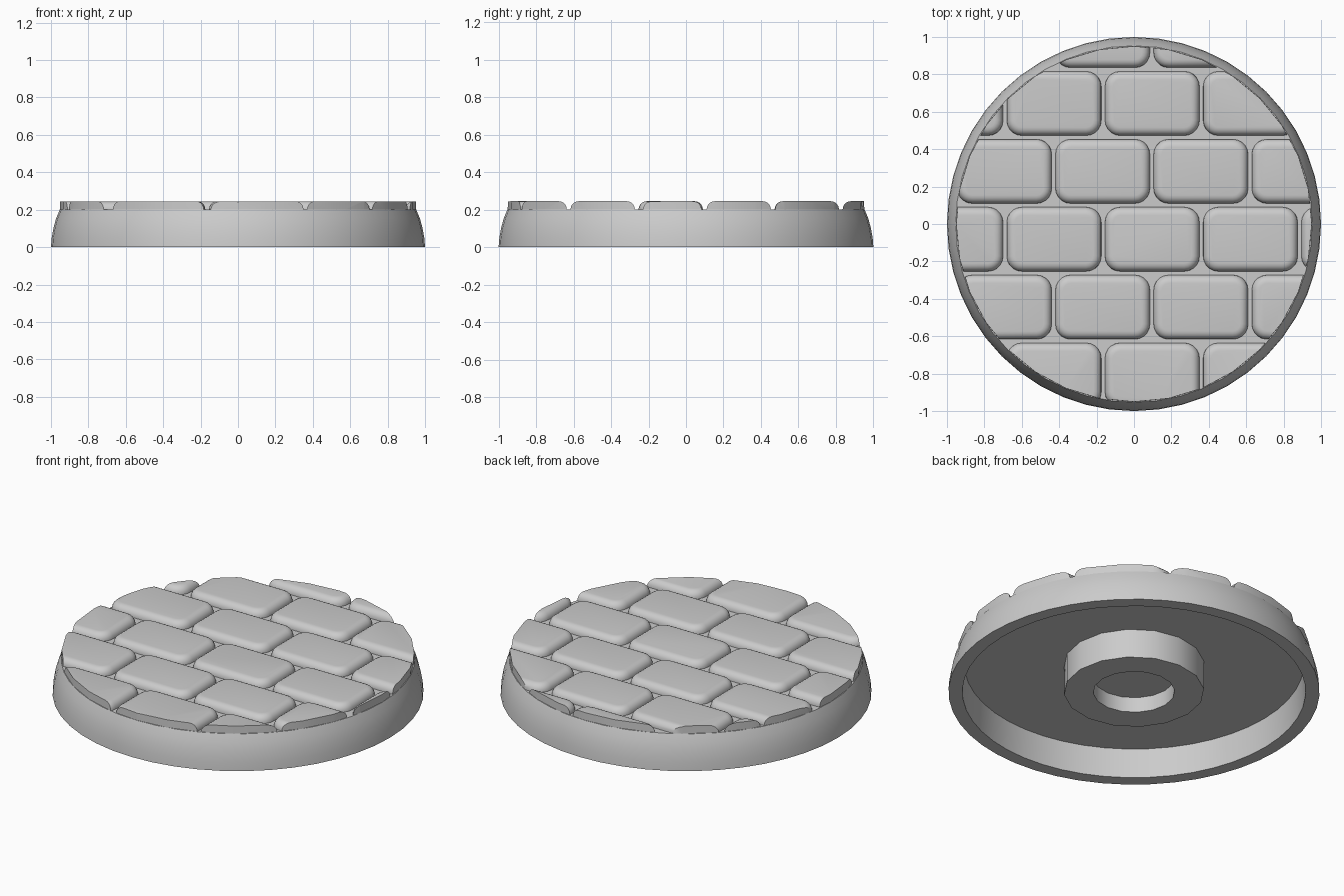
import bpy, bmesh, math
from mathutils import Matrix, Vector

if "Cube" in bpy.data.objects:
    bpy.data.objects.remove(bpy.data.objects["Cube"], do_unlink=True)

stone = bpy.data.materials.new("stone_grey")
stone.use_nodes = True
GREY = (0.6, 0.6, 0.6, 1)
stone.diffuse_color = GREY
stone.node_tree.nodes["Principled BSDF"].inputs["Base Color"].default_value = GREY

TOP, FLOOR, CEILING = 0.245, 0.2, 0.172


def add_object(name, bm):
    bmesh.ops.recalc_face_normals(bm, faces=bm.faces)
    mesh = bpy.data.meshes.new(name)
    bm.to_mesh(mesh)
    bm.free()
    mesh.materials.append(stone)
    obj = bpy.data.objects.new(name, mesh)
    bpy.context.collection.objects.link(obj)
    return obj


def activate(obj):
    bpy.ops.object.select_all(action='DESELECT')
    obj.select_set(True)
    bpy.context.view_layer.objects.active = obj


def lathe(name, profile, sides):
    """Revolve (radius, height) points about z, closing ends that reach the axis."""
    bm = bmesh.new()
    verts = [bm.verts.new((r, 0, z)) for r, z in profile]
    edges = [bm.edges.new(pair) for pair in zip(verts, verts[1:])]
    bmesh.ops.spin(bm, geom=verts + edges, cent=(0, 0, 0), axis=(0, 0, 1),
                   angle=math.tau, steps=sides)
    bmesh.ops.remove_doubles(bm, verts=bm.verts, dist=0.0005)
    return add_object(name, bm)


def add_brick(bm, x0, x1, y0, y1):
    """Rounded paving brick with a soft top edge."""
    size = Vector((x1 - x0, y1 - y0, TOP - 0.18))
    centre = Vector(((x0 + x1) / 2, (y0 + y1) / 2, (TOP + 0.18) / 2))
    part = bmesh.new()
    bmesh.ops.create_cube(part, size=1, matrix=Matrix.LocRotScale(centre, None, size))
    upright = [e for e in part.edges
               if abs(e.verts[0].co.z - e.verts[1].co.z) > 0.01]
    bmesh.ops.bevel(part, geom=upright, offset=0.08, segments=5, profile=0.5, affect='EDGES')
    rim = [e for e in part.edges if all(v.co.z > TOP - 0.001 for v in e.verts)]
    bmesh.ops.bevel(part, geom=rim, offset=0.043, segments=5, profile=0.5, affect='EDGES')
    temp = bpy.data.meshes.new("brick_temp")
    part.to_mesh(temp)
    part.free()
    bm.from_mesh(temp)
    bpy.data.meshes.remove(temp)


# Round base: mortar floor, bulging side, flat foot and hollow underside
base = lathe("base", [(0, FLOOR), (0.953, FLOOR), (0.972, 0.155), (0.986, 0.105),
                      (0.996, 0.05), (1, 0), (0.925, 0), (0.915, CEILING), (0, CEILING)], 48)

# Socket ring under the base
socket = lathe("magnet_socket", [(0, CEILING + 0.01), (0.378, CEILING + 0.01), (0.378, 0),
                                 (0.22, 0), (0.22, 0.09), (0, 0.09)], 16)

# Running-bond paving
PITCH_X, PITCH_Y, GAP = 0.525, 0.363, 0.02
bm = bmesh.new()
for row in range(-3, 3):
    y = 0.1 + row * PITCH_Y
    shift = 0.095 if row % 2 == 0 else 0.36
    for col in range(-3, 3):
        x = shift + col * PITCH_X
        add_brick(bm, x + GAP / 2, x + PITCH_X - GAP / 2,
                  y + GAP / 2, y + PITCH_Y - GAP / 2)
paving = add_object("paving_bricks", bm)

# Trim the paving to the round edge
trim = lathe("paving_trim", [(0, 0.1), (0.953, 0.1), (0.948, 0.4), (0, 0.4)], 32)
trim.hide_render = True
cut = paving.modifiers.new("round_edge", 'BOOLEAN')
cut.operation = 'INTERSECT'
cut.solver = 'EXACT'
cut.object = trim
activate(paving)
bpy.ops.object.modifier_apply(modifier=cut.name)
bpy.data.objects.remove(trim, do_unlink=True)

for obj in (base, socket, paving):
    activate(obj)
    bpy.ops.object.shade_smooth_by_angle(angle=math.radians(32))
